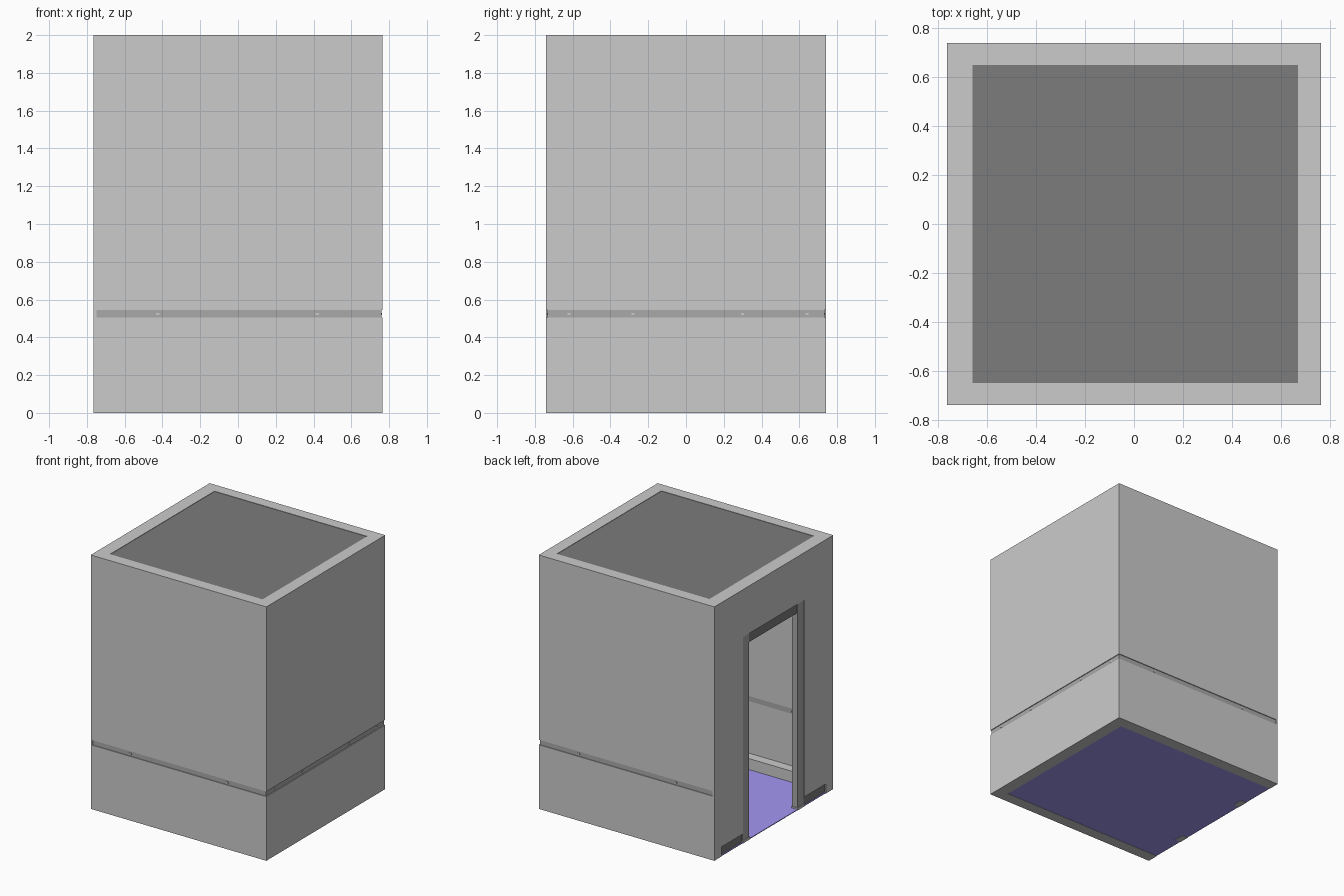
import bpy

if "Cube" in bpy.data.objects:
    bpy.data.objects.remove(bpy.data.objects["Cube"])

X, Y, H = 0.765, 0.74, 2.0      # half width, half depth, height
T = 0.015                       # wall sheet thickness
Z0, Z1 = 0.505, 0.545           # groove band between the wall panels


def material(name, rgb):
    m = bpy.data.materials.new(name)
    m.diffuse_color = (*rgb, 1)
    m.use_nodes = True
    m.node_tree.nodes["Principled BSDF"].inputs["Base Color"].default_value = m.diffuse_color
    return m


DARK = material("dark_grey", (0.2, 0.2, 0.2))
MID = material("mid_grey", (0.4, 0.4, 0.4))
BLUE = material("blue_floor", (0.36, 0.31, 0.9))


def box(name, x, y, z, mat=None):
    """Box from (min, max) ranges on each axis."""
    bpy.ops.mesh.primitive_cube_add(size=1, location=[sum(r) / 2 for r in (x, y, z)])
    ob = bpy.context.object
    ob.name = name
    ob.scale = [r[1] - r[0] for r in (x, y, z)]
    bpy.ops.object.transform_apply(location=False, rotation=False, scale=True)
    if mat:
        ob.data.materials.append(mat)
    return ob


def sided(s, a, b):
    """Range a..b, mirrored to the negative side when s is -1."""
    return (a, b) if s > 0 else (-b, -a)


# Front, back and right walls: upper and lower sheets
for part, z in (("lower", (0, Z0)), ("upper", (Z1, H))):
    for side, s in (("front", -1), ("back", 1)):
        box(f"{side}_wall_{part}", (-X + T, X), sided(s, Y - T, Y), z)
    box(f"right_wall_{part}", (X - T, X), (-Y + T, Y - T), z)

# Recessed dark strips in the groove, with small light fixings
R = 0.006
for side, s in (("front", -1), ("back", 1)):
    box(f"{side}_strip", (-X + T, X - R), sided(s, Y - T, Y - R), (Z0, Z1), MID)
    for fx in (-0.425, 0.42):
        box(f"{side}_strip_fixing", (fx - 0.01, fx + 0.01),
            sided(s, Y - T - 0.01, Y - 0.003), (0.518, 0.53))
box("right_strip", (X - T, X - R), (-Y + T, Y - T), (Z0, Z1), MID)
for fy in (-0.62, -0.28, 0.30, 0.64):
    box("right_strip_fixing", (X - T - 0.01, X - 0.003),
        (fy - 0.008, fy + 0.008), (0.518, 0.53))

# Door wall with low recessed kick panels beside the opening
DW, DH = 0.38, 1.625
for side, s in (("back", 1), ("front", -1)):
    box(f"door_wall_{side}", (-X, -X + T), sided(s, DW, Y), (0.075, H))
    box(f"door_wall_{side}_foot", (-X, -X + T), sided(s, 0.65, Y), (0, 0.075))
    box(f"kick_panel_{side}", (-X + 0.01, -X + 0.02), sided(s, DW, 0.65), (0.008, 0.075), DARK)
    # Door jambs and their pale feet
    box(f"door_jamb_{side}", (-X + 0.005, -X + 0.05), sided(s, 0.30, DW), (0.02, DH), MID)
    box(f"jamb_foot_{side}", (-X, -X + 0.05), sided(s, 0.295, DW), (0, 0.02))
box("door_wall_header", (-X, -X + T), (-DW, DW), (DH, H))
box("door_lintel", (-X + 0.01, -X + 0.05), (-0.30, 0.30), (1.55, DH), DARK)

# Top ring and bottom skirting
for side, s in (("front", -1), ("back", 1)):
    ys = sided(s, 0.65, Y - T)
    box(f"top_beam_{side}", (-X + T, X - T), ys, (1.9, H))
    box(f"skirting_{side}", (-X + T, X - T), ys, (0, 0.095))
box("top_beam_right", (0.67, X - T), (-0.65, 0.65), (1.9, H))
box("top_beam_left", (-X + T, -0.66), (-0.65, 0.65), (1.9, H))
box("skirting_right", (0.67, X - T), (-0.65, 0.65), (0, 0.095))

# Dark ceiling panel and blue floor
box("ceiling_panel", (-0.66, 0.67), (-0.65, 0.65), (1.97, 1.997), DARK)
box("floor_panel", (-X + 0.001, 0.67), (-0.65, 0.65), (0.002, 0.008), BLUE)
